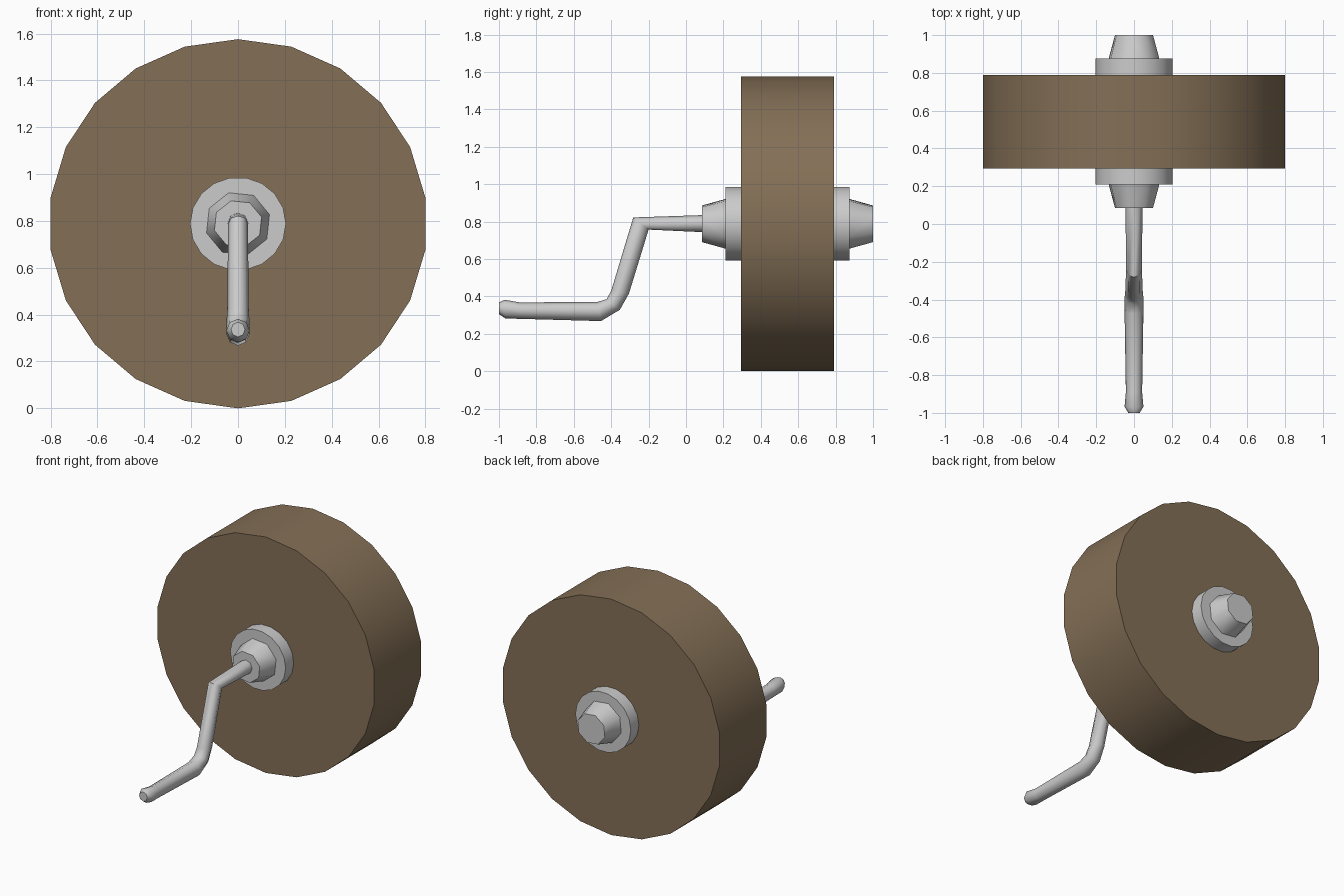
import bpy, bmesh, math

if "Cube" in bpy.data.objects:
    bpy.data.objects.remove(bpy.data.objects["Cube"])

ZC = 0.788   # axle height
YC = 0.5425  # middle of the wheel thickness


def loft(name, rings, sides, phase, material=None):
    """Skin elliptical rings; each ring = ((y, z) centre, (dy, dz) half axis, x radius)."""
    bm = bmesh.new()
    loops = []
    for (cy, cz), (dy, dz), rx in rings:
        loop = []
        for i in range(sides):
            a = math.radians(phase) + math.tau * i / sides
            s = math.sin(a)
            loop.append(bm.verts.new((rx * math.cos(a), cy + dy * s, cz + dz * s)))
        loops.append(loop)
    for a, b in zip(loops, loops[1:]):
        for i in range(sides):
            j = (i + 1) % sides
            bm.faces.new((a[i], a[j], b[j], b[i]))
    bm.faces.new(loops[0])
    bm.faces.new(loops[-1])
    bmesh.ops.recalc_face_normals(bm, faces=bm.faces)
    mesh = bpy.data.meshes.new(name)
    bm.to_mesh(mesh)
    bm.free()
    obj = bpy.data.objects.new(name, mesh)
    bpy.context.collection.objects.link(obj)
    if material:
        mesh.materials.append(material)
    bpy.ops.object.select_all(action='DESELECT')
    obj.select_set(True)
    bpy.context.view_layer.objects.active = obj
    bpy.ops.object.shade_smooth_by_angle(angle=math.radians(50))
    return obj


def axle_ring(y, rx, rz):
    return ((y, ZC), (0, rz), rx)


def tube_ring(top, bottom, rx):
    return (((top[0] + bottom[0]) / 2, (top[1] + bottom[1]) / 2),
            ((top[0] - bottom[0]) / 2, (top[1] - bottom[1]) / 2), rx)


# Grindstone wheel, 22 sides
stone = bpy.data.materials.new("brown_stone")
stone.diffuse_color = (0.23, 0.16, 0.093, 1)
stone.use_nodes = True
stone.node_tree.nodes["Principled BSDF"].inputs["Base Color"].default_value = stone.diffuse_color
loft("wheel", [axle_ring(y, 0.808, 0.788) for y in (0.295, 0.79)], 22, 90, stone)

# Hub running through the wheel
loft("hub", [axle_ring(y, 0.205, 0.199) for y in (0.21, 0.875)], 18, 0)

# Tapered eight-sided nuts on both ends
for name, side in (("front_nut", -1), ("back_nut", 1)):
    loft(name, [axle_ring(YC + side * 0.3325, 0.14, 0.138),
                axle_ring(YC + side * 0.4575, 0.105, 0.102)], 8, 16.5)

# Bent crank handle, rings given by their upper and lower points in side view
crank = [
    ((0.10, 0.835), (0.10, 0.743), 0.045),
    ((-0.282, 0.822), (-0.20, 0.757), 0.042),
    ((-0.40, 0.43), (-0.305, 0.415), 0.046),
    ((-0.425, 0.385), (-0.354, 0.328), 0.05),
    ((-0.475, 0.37), (-0.455, 0.268), 0.05),
    ((-0.89, 0.368), (-0.89, 0.28), 0.043),
    ((-0.97, 0.382), (-0.965, 0.282), 0.05),
    ((-1.0, 0.368), (-1.0, 0.305), 0.03),
]
loft("crank_handle", [tube_ring(*r) for r in crank], 8, 90)
